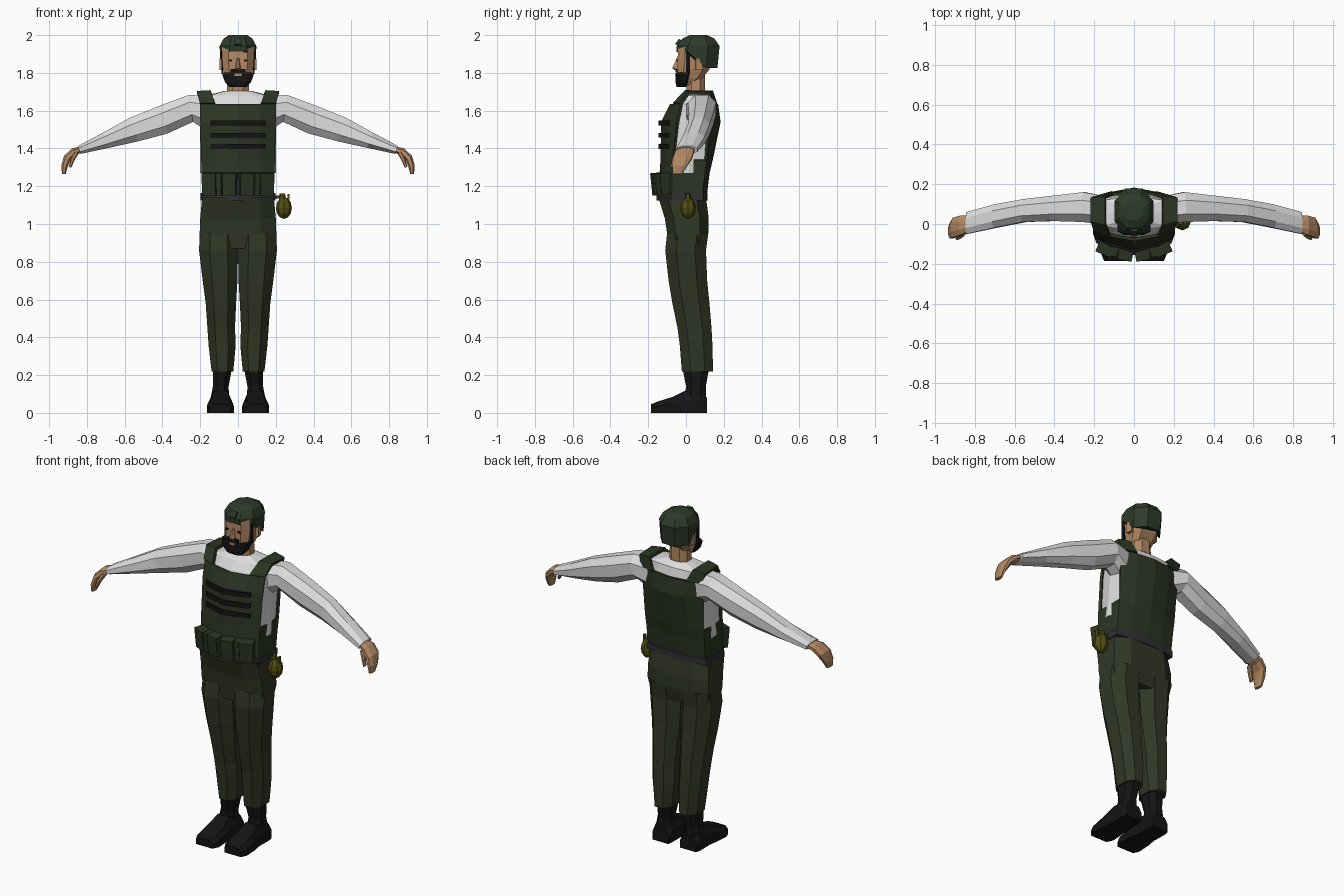
import bpy, bmesh
from mathutils import Matrix, Vector

if "Cube" in bpy.data.objects:
    bpy.data.objects.remove(bpy.data.objects["Cube"], do_unlink=True)


def material(name, r, g, b):
    m = bpy.data.materials.new(name)
    m.use_nodes = True
    m.diffuse_color = (r, g, b, 1)
    node = next(n for n in m.node_tree.nodes if n.type == 'BSDF_PRINCIPLED')
    node.inputs["Base Color"].default_value = (r, g, b, 1)
    node.inputs["Roughness"].default_value = 0.9
    return m


VEST = material("vest green", .025, .036, .017)
TROUSER = material("trouser green", .03, .039, .018)
HELMET = material("helmet green", .026, .043, .023)
SHIRT = material("shirt white", .72, .72, .72)
SKIN = material("skin", .45, .25, .125)
BLACK = material("boot black", .007, .007, .007)
BELT = material("belt grey", .03, .03, .037)
OLIVE = material("grenade olive", .085, .08, .006)


def finish(name, bm, mat, solid=0, offset=-1):
    bmesh.ops.recalc_face_normals(bm, faces=bm.faces[:])
    mesh = bpy.data.meshes.new(name)
    bm.to_mesh(mesh)
    bm.free()
    mesh.materials.append(mat)
    ob = bpy.data.objects.new(name, mesh)
    bpy.context.scene.collection.objects.link(ob)
    if solid:
        mod = ob.modifiers.new("thickness", 'SOLIDIFY')
        mod.thickness, mod.offset = solid, offset
    return ob


def loft(name, rings, mat, caps=True, closed=True, skip=None, solid=0, offset=-1):
    """Skin a row of equal point rings."""
    bm = bmesh.new()
    rows = [[bm.verts.new(p) for p in ring] for ring in rings]
    n = len(rows[0])
    for r in range(len(rows) - 1):
        for i in range(n if closed else n - 1):
            if skip and skip(r, i):
                continue
            j = (i + 1) % n
            bm.faces.new((rows[r][i], rows[r][j], rows[r + 1][j], rows[r + 1][i]))
    if caps:
        bm.faces.new(rows[0])
        bm.faces.new(rows[-1])
    return finish(name, bm, mat, solid, offset)


def octagon(x0, x1, y0, y1, c=.27):
    a, b = (x1 - x0) * c, (y1 - y0) * c
    return [(x0 + a, y0), (x1 - a, y0), (x1, y0 + b), (x1, y1 - b),
            (x1 - a, y1), (x0 + a, y1), (x0, y1 - b), (x0, y0 + b)]


def tower(name, rows, mat, s=1, c=.27):
    """Stack octagons upwards; each row is z, x0, x1, y0, y1."""
    return loft(name, [[(s * x, y, z) for x, y in octagon(*box, c)]
                       for z, *box in rows], mat)


def limb(name, stations, mat, s=1):
    """Octagon tube along x and z; each station is x, z, half height, y0, y1."""
    rings = []
    for i, (x, z, h, y0, y1) in enumerate(stations):
        a, b = stations[max(i - 1, 0)], stations[min(i + 1, len(stations) - 1)]
        t = Vector((b[0] - a[0], b[1] - a[1])).normalized()
        rings.append([(s * (x - u * t.y), y, z + u * t.x)
                      for u, y in octagon(-h, h, y0, y1)])
    return loft(name, rings, mat)


def block(name, centre, size, mat, turn=0, tilt=0):
    bm = bmesh.new()
    m = (Matrix.Translation(centre) @ Matrix.Rotation(turn, 4, 'Z')
         @ Matrix.Rotation(tilt, 4, 'X') @ Matrix.Diagonal((*size, 1)))
    bmesh.ops.create_cube(bm, size=1, matrix=m)
    return finish(name, bm, mat)


def torso_ring(z, w, front, edge, back, back_edge, side):
    """Twelve points with a ridge at the middle of the chest and back."""
    half = [(w * .6, front + .4 * (edge - front)), (w, edge),
            (side, (edge + back_edge) / 2), (w, back_edge),
            (w * .55, back + .35 * (back_edge - back))]
    pts = [(0, front)] + half + [(0, back)] + [(-x, y) for x, y in half[::-1]]
    return [(x, y, z) for x, y in pts]


# Vest: closed waist, open arm holes above it
vest_rows = [(1.13, .19, -.15, -.075, .108, .085), (1.27, .193, -.14, -.075, .125, .1),
             (1.34, .195, -.135, -.07, .142, .11), (1.54, .2, -.132, -.05, .183, .125),
             (1.635, .2, -.085, -.03, .17, .13)]
loft("vest", [torso_ring(*r, r[1]) for r in vest_rows], VEST, caps=False,
     skip=lambda r, i: r >= 2 and i in (2, 3, 8, 9), solid=.015)

# Shirt body inside the vest, closing in to the collar
shirt = [torso_ring(z, w - .014, f + .022, e + .012, b - .022, k - .012, .2)
         for z, w, f, e, b, k in vest_rows[1:]]
shirt += [torso_ring(1.68, .15, -.025, -.01, .135, .12, .17),
          torso_ring(1.705, .065, .0, .02, .105, .09, .07)]
loft("shirt_body", shirt, SHIRT)

# Belt
loft("belt", [torso_ring(z, .197, -.157, -.08, .115, .092, .199)
              for z in (1.125, 1.163)], BELT)

# Chest webbing bars bent along the chest ridge
for i, z in enumerate((1.41, 1.47, 1.535)):
    rings = []
    for x, y in ((-.145, -.086), (-.12, -.099), (0, -.133), (.12, -.099), (.145, -.086)):
        rings.append([(x, y - d, z + h) for d, h in
                      ((.012, -.013), (.012, .013), (-.012, .013), (-.012, -.013))])
    loft(f"chest_bar_{i + 1}", rings, BLACK)

# Hips
tower("hips", [(.87, -.19, .19, -.09, .1), (.95, -.203, .203, -.1, .118),
               (1.03, -.2, .2, -.112, .12), (1.14, -.19, .19, -.146, .106)], TROUSER, c=.2)

for side, s in (("left", 1), ("right", -1)):
    # Shoulder strap and belt pouches
    loft(side + "_shoulder_strap",
         [[(s * .12, -.063, 1.635), (s * .2, -.03, 1.635)],
          [(s * .143, -.0, 1.7), (s * .216, .015, 1.695)],
          [(s * .143, .135, 1.7), (s * .216, .125, 1.69)],
          [(s * .11, .156, 1.635), (s * .2, .13, 1.635)]],
         VEST, caps=False, closed=False, solid=.02, offset=0)
    for label, x, y, width, turn in (("inner", .043, -.15, .07, .2),
                                     ("middle", .095, -.132, .026, .3),
                                     ("outer", .146, -.122, .076, .4)):
        block(f"{side}_{label}_pouch", (s * x, y, 1.21), (width, .055, .115),
              VEST, s * turn, .1)
        block(f"{side}_{label}_pouch_flap", (s * x, y - .004, 1.255),
              (width + .004, .056, .032), VEST, s * turn, .1)

    # Sleeve, hand and thumb
    limb(side + "_sleeve", [(.16, 1.59, .09, .0, .14), (.25, 1.612, .072, .01, .16),
                            (.4, 1.55, .076, .015, .142), (.55, 1.5, .066, .01, .125),
                            (.7, 1.443, .043, -.02, .098), (.84, 1.392, .022, -.05, .06)],
         SHIRT, s)
    limb(side + "_hand", [(.825, 1.396, .016, -.035, .045), (.87, 1.383, .02, -.055, .042),
                          (.904, 1.35, .02, -.068, .032), (.919, 1.305, .017, -.073, .005),
                          (.922, 1.264, .01, -.07, -.02)], SKIN, s)
    limb(side + "_thumb", [(.855, 1.378, .012, -.058, -.03), (.876, 1.34, .011, -.074, -.046),
                           (.89, 1.3, .007, -.08, -.058)], SKIN, s)

    # Trouser leg
    tower(side + "_trouser_leg",
          [(.22, .025, .14, -.022, .143), (.36, .012, .156, -.033, .14),
           (.45, .016, .162, -.045, .135), (.58, .01, .171, -.072, .124),
           (.7, .003, .187, -.092, .112), (.86, .0, .206, -.11, .106),
           (.95, .0, .203, -.1, .118)], TROUSER, s)

    # Boot shaft and foot
    tower(side + "_boot_shaft", [(.05, .045, .15, -.01, .108), (.14, .05, .133, .0, .105),
                                 (.235, .032, .133, -.018, .122)], BLACK, s)
    foot = [(.112, .04, .145, .08), (.08, .035, .152, .11), (-.01, .035, .15, .115),
            (-.07, .027, .16, .085), (-.15, .022, .165, .06), (-.186, .04, .15, .045)]
    loft(side + "_boot_foot",
         [[(s * x, y, z) for x, z in ((a, 0), (b, 0), (b, h * .6), (b - .02, h),
                                      (a + .02, h), (a, h * .6))]
          for y, a, b, h in foot], BLACK)

    # Eye, ear and sideburn
    block(side + "_eye", (s * .04, -.046, 1.866), (.016, .008, .012), BLACK)
    block(side + "_ear", (s * .085, .068, 1.845), (.02, .035, .06), SKIN, s * .2)
    block(side + "_sideburn", (s * .084, .01, 1.855), (.009, .022, .12), BLACK)

# Head and neck
tower("neck", [(1.68, -.06, .06, .005, .1), (1.79, -.055, .055, .0, .1)], SKIN)
tower("head", [(1.735, -.045, .045, -.042, .03), (1.77, -.066, .066, -.047, .085),
               (1.82, -.08, .08, -.045, .125), (1.88, -.084, .084, -.044, .145),
               (1.94, -.084, .084, -.042, .15)], SKIN, c=.2)
tower("nose", [(1.814, -.013, .013, -.06, -.03), (1.826, -.014, .014, -.072, -.03),
               (1.88, -.006, .006, -.048, -.03)], SKIN)

# Beard, moustache and mouth
tower("beard", [(1.726, -.046, .046, -.05, .0), (1.75, -.068, .068, -.056, .018),
                (1.788, -.083, .083, -.054, .028), (1.803, -.083, .083, -.05, .025)],
      BLACK, c=.2)
block("moustache", (0, -.047, 1.812), (.078, .016, .018), BLACK)
block("mouth", (0, -.053, 1.79), (.036, .008, .013), SKIN)

# Helmet with its rim dropping towards the nape
rim = []
for x, y in octagon(-.094, .094, -.05, .166):
    drop = min(max((y - .01) / .1, 0), 1)
    rim.append((x, y, 1.912 - .087 * drop))
dome = [(1.942, .097, -.05, .178), (1.982, .076, -.018, .15), (2.0, .048, .02, .112)]
loft("helmet", [rim] + [[(x, y, z) for x, y in octagon(-w, w, a, b)]
                        for z, w, a, b in dome], HELMET)
block("helmet_mount", (0, -.04, 1.962), (.036, .018, .034), HELMET, 0, -.6)

# Grenade hanging from the belt
bm = bmesh.new()
bmesh.ops.create_uvsphere(bm, u_segments=8, v_segments=6, radius=1,
                          matrix=Matrix.Translation((.243, .01, 1.085))
                          @ Matrix.Diagonal((.042, .042, .058, 1)))
finish("grenade_body", bm, OLIVE)
bm = bmesh.new()
bmesh.ops.create_cone(bm, cap_ends=True, segments=8, radius1=.018, radius2=.014,
                      depth=.035, matrix=Matrix.Translation((.235, .01, 1.145)))
finish("grenade_cap", bm, OLIVE)
lever = block("grenade_lever", (.268, .01, 1.125), (.01, .018, .07), OLIVE)
block("grenade_hook", (.213, .01, 1.143), (.04, .012, .014), BELT)
